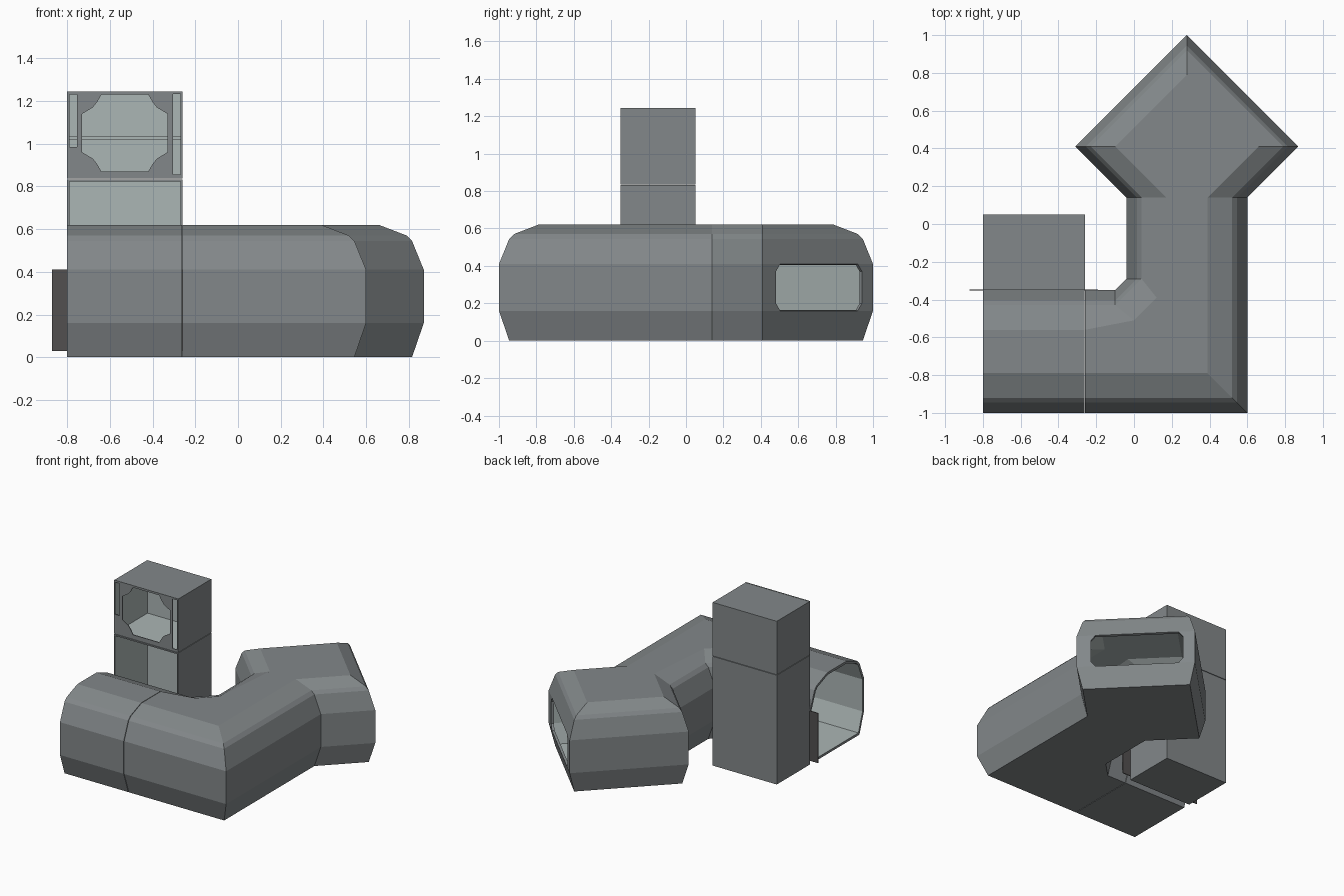
import bpy, bmesh
from mathutils import Matrix, Vector

if "Cube" in bpy.data.objects:
    bpy.data.objects.remove(bpy.data.objects["Cube"])


def material(name, rgb):
    m = bpy.data.materials.new(name)
    m.diffuse_color = (*rgb, 1)
    m.use_nodes = True
    m.node_tree.nodes["Principled BSDF"].inputs["Base Color"].default_value = m.diffuse_color
    return m


WALL = material("grey wall", (0.225, 0.245, 0.252))
LINING = material("pale lining", (0.41, 0.465, 0.46))
DARK = material("dark trim", (0.085, 0.08, 0.08))


def finish(bm, name, mats, thickness=0):
    me = bpy.data.meshes.new(name)
    bm.to_mesh(me)
    bm.free()
    ob = bpy.data.objects.new(name, me)
    bpy.context.collection.objects.link(ob)
    for m in mats:
        me.materials.append(m)
    if thickness:  # grey outside, pale lining inside
        s = ob.modifiers.new("shell", 'SOLIDIFY')
        s.thickness = thickness
        s.offset = -1
        s.use_even_offset = True
        s.material_offset = len(mats) - 1
    return ob


# Tunnel cross-section: inset from the widest outline, and height
LEVELS = [(.055, 0), (0, .16), (0, .41), (.055, .545), (.08, .57), (.21, .62)]


def tunnel(name, outline, open_edges, window_edge=None):
    bm = bmesh.new()
    rings = [[bm.verts.new((x, y, z)) for x, y in outline(d)] for d, z in LEVELS]
    n = len(rings[0])
    for k in range(len(rings) - 1):
        for i in range(n):
            if i in open_edges:
                continue
            j = (i + 1) % n
            a, b, c, e = rings[k][i], rings[k][j], rings[k + 1][j], rings[k + 1][i]
            if k == 1 and i == window_edge:
                # wide side opening with clipped corners
                def lerp(p, q, t):
                    return bm.verts.new(p.co.lerp(q.co, t))
                b1, b2 = lerp(a, b, .12), lerp(a, b, .9)
                t1, t2 = lerp(e, c, .12), lerp(e, c, .9)
                bm.faces.new((a, b1, t1, e))
                bm.faces.new((b2, b, c, t2))
                for p, q, r in ((b1, b2, t1), (b2, t2, b1), (t2, t1, b2), (t1, b1, t2)):
                    bm.faces.new((p, lerp(p, q, .05 if q.co.z == p.co.z else .16),
                                  lerp(p, r, .05 if r.co.z == p.co.z else .16)))
                continue
            bm.faces.new((a, b, c, e))
    bm.faces.new(rings[-1])
    bm.faces.new(rings[0][::-1])
    finish(bm, name, [WALL, LINING], .018)


# Straight tunnel piece, open at both ends
tunnel("straight_tunnel", lambda d: [(-.8, -1 + d), (-.263, -1 + d),
                                     (-.263, -.35 - d), (-.8, -.35 - d)], (1, 3))


# Corner tunnel running into the diamond-shaped junction
def corner_outline(d):
    bend = [(.12, -.39), (0, -.51)] if d > .2 else [(-.04 + d, -.29), (-.1, -.35 - d)]
    return [(-.259, -1 + d), (.6 - d, -1 + d), (.6 - d, .14), (.87 - d, .41),
            (.28, 1 - d), (-.31 + d, .41), (-.04 + d, .14), *bend, (-.259, -.35 - d)]


tunnel("corner_and_junction", corner_outline, (9,), window_edge=3)


# Boxes, given as low and high corners
def box(name, lo, hi, mats, open_front=False, thickness=0):
    lo, hi = Vector(lo), Vector(hi)
    bm = bmesh.new()
    bmesh.ops.create_cube(bm, size=1, matrix=Matrix.Translation((lo + hi) / 2)
                          @ Matrix.Diagonal((*(hi - lo), 1)))
    bm.normal_update()
    if open_front:
        bmesh.ops.delete(bm, geom=[f for f in bm.faces if f.normal.y < -.5], context='FACES')
    return finish(bm, name, mats, thickness)


# Tower: two stacked boxes, open towards the front
box("tower_base", (-.8, -.35, 0), (-.26, .05, .832), [WALL, LINING], True, .01)
box("tower_top", (-.8, -.344, .836), (-.26, .05, 1.243), [WALL, LINING], True, .01)
box("inner_rail", (-.79, .03, 1.018), (-.27, .04, 1.036), [LINING])
box("low_side_panel", (-.87, -.352, .03), (-.19, -.346, .41), [DARK])

# Tower front panel with a notched window and two side slots
quarter = [(.2, .09), (.15, .12), (.13, .145), (.11, .18)]
window = []
for sx, sz, pts in ((1, 1, quarter), (-1, 1, quarter[::-1]),
                    (-1, -1, quarter), (1, -1, quarter[::-1])):
    window += [(-.53 + sx * x, 1.05 + sz * z) for x, z in pts]


def rect(x0, x1, z0, z1):
    return [(x0, z0), (x1, z0), (x1, z1), (x0, z1)]


bm = bmesh.new()
edges = []
for loop in (rect(-.8, -.26, .836, 1.245), window,
             rect(-.79, -.755, .985, 1.23), rect(-.305, -.27, .855, 1.232)):
    vs = [bm.verts.new((x, -.35, z)) for x, z in loop]
    edges += [bm.edges.new((vs[i - 1], vs[i])) for i in range(len(vs))]
bmesh.ops.triangle_fill(bm, use_beauty=True, edges=edges, normal=(0, -1, 0))
bm.normal_update()
for f in bm.faces:
    if f.normal.y > 0:
        f.normal_flip()
bmesh.ops.dissolve_limit(bm, angle_limit=.01, verts=[], edges=bm.edges[:])
finish(bm, "tower_front_panel", [WALL, LINING], .006)
